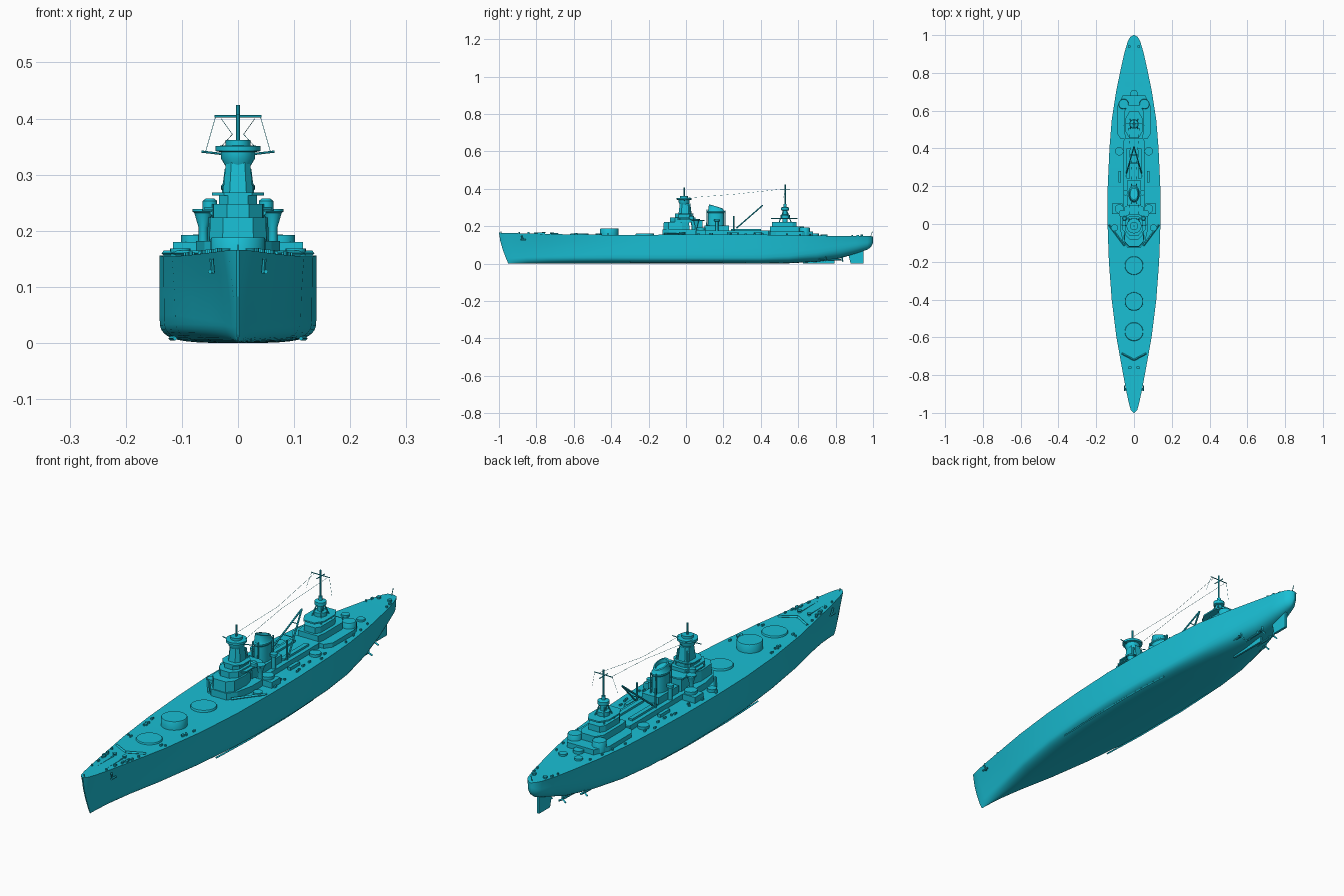
import bpy, bmesh, math, random
from mathutils import Vector

random.seed(4)
paint = bpy.data.materials.new("teal_paint")
paint.diffuse_color = (0.01, 0.52, 0.66, 1)


def finish(name, bm, smooth=False):
    bmesh.ops.recalc_face_normals(bm, faces=bm.faces)
    me = bpy.data.meshes.new(name)
    bm.to_mesh(me)
    bm.free()
    ob = bpy.data.objects.new(name, me)
    bpy.context.collection.objects.link(ob)
    me.materials.append(paint)
    if smooth:
        bpy.ops.object.select_all(action='DESELECT')
        ob.select_set(True)
        bpy.context.view_layer.objects.active = ob
        bpy.ops.object.shade_smooth_by_angle(angle=math.radians(35))
    return ob


def sides(x):
    return (1, -1) if abs(x) > 1e-6 else (1,)


def prism(name, outline, z0, z1, top=1.0):
    """Extrude a right-half outline (mirrored in x); top scales the upper edge."""
    pts = outline + [(-x, y) for x, y in reversed(outline) if x > 1e-6]
    cy = sum(p[1] for p in pts) / len(pts)
    bm = bmesh.new()
    lo = [bm.verts.new((x, y, z0)) for x, y in pts]
    hi = [bm.verts.new((x * top, cy + (y - cy) * top, z1)) for x, y in pts]
    bm.faces.new(lo)
    bm.faces.new(hi)
    for i in range(len(pts)):
        j = (i + 1) % len(pts)
        bm.faces.new((lo[i], lo[j], hi[j], hi[i]))
    return finish(name, bm)


def box(name, x, y, z, sx, sy, sz):
    """Box centred in x/y, standing on z, mirrored when off centre."""
    bm = bmesh.new()
    for s in sides(x):
        for v in bmesh.ops.create_cube(bm, size=1)['verts']:
            v.co = Vector((s * x + v.co.x * sx, y + v.co.y * sy, z + (v.co.z + .5) * sz))
    return finish(name, bm)


def lathe(name, x, y, prof, n=20, sy=1.0):
    """Stacked rings (radius, z), mirrored when off centre."""
    bm = bmesh.new()
    for s in sides(x):
        rings = []
        for r, z in prof:
            rings.append([bm.verts.new((s * x + r * math.cos(2 * math.pi * i / n),
                                        y + sy * r * math.sin(2 * math.pi * i / n), z)) for i in range(n)])
        for a, b in zip(rings, rings[1:]):
            for i in range(n):
                bm.faces.new((a[i], a[(i + 1) % n], b[(i + 1) % n], b[i]))
        bm.faces.new(rings[0])
        bm.faces.new(rings[-1])
    return finish(name, bm, True)


def rods(name, paths, r, n=6):
    """Thin round bars along point lists, each mirrored when off centre."""
    bm = bmesh.new()
    for path in paths:
        for s in sides(max(abs(p[0]) for p in path)):
            for a, b in zip(path, path[1:]):
                a, b = Vector((a[0] * s, a[1], a[2])), Vector((b[0] * s, b[1], b[2]))
                d = b - a
                q = d.to_track_quat('Z', 'Y')
                vs = bmesh.ops.create_cone(bm, cap_ends=True, segments=n, radius1=r, radius2=r, depth=d.length)['verts']
                for v in vs:
                    v.co = q @ v.co + (a + b) / 2
    return finish(name, bm)


# Hull stations: y, deck half width, deck z, side half width, keel z, bilge z
ST = [(-1, .003, .166, .002, 0, .03), (-.985, .017, .165, .006, 0, .03), (-.95, .027, .164, .012, 0, .03),
      (-.88, .042, .162, .024, 0, .035), (-.75, .066, .159, .049, 0, .04), (-.6, .093, .156, .08, 0, .045),
      (-.4, .118, .154, .112, 0, .05), (-.2, .133, .154, .132, 0, .05), (0, .14, .156, .14, 0, .05),
      (.2, .139, .156, .139, 0, .05), (.4, .130, .155, .13, 0, .05), (.55, .118, .153, .117, .002, .06),
      (.7, .095, .15, .092, .01, .08), (.82, .07, .148, .066, .027, .1), (.91, .05, .147, .046, .055, .11),
      (.97, .032, .147, .03, .075, .115), (.99, .02, .147, .018, .09, .12), (1, .003, .144, .003, .11, .125)]


def deck(y):
    for a, b in zip(ST, ST[1:]):
        if y <= b[0]:
            t = (y - a[0]) / (b[0] - a[0])
            return a[1] + (b[1] - a[1]) * t, a[2] + (b[2] - a[2]) * t


bm = bmesh.new()
rows = []
for y, wd, zd, ww, zk, zb in ST:
    e = 2 / (1.6 + 2.2 * ww / .14)
    half = []
    for i in range(11):
        a = i / 10 * math.pi / 2
        half.append((ww * math.sin(a) ** e, zk + (zb - zk) * (1 - max(0, math.cos(a)) ** e)))
    for t in (.33, .67, 1):
        half.append((ww + (wd - ww) * t ** 1.6, zb + (zd - zb) * t))
    ring = [(-x, z) for x, z in reversed(half[1:])] + half
    rake = .05 * max(0, (-.6 - y) / .4)
    rows.append([bm.verts.new((x, y + rake * max(0, 1 - z / zd) ** 1.5, z)) for x, z in ring])
for a, b in zip(rows, rows[1:]):
    for i in range(len(a)):
        j = (i + 1) % len(a)
        bm.faces.new((a[i], a[j], b[j], b[i]))
bm.faces.new(rows[0])
bm.faces.new(rows[-1])
finish("hull", bm, True)

# Underwater gear
box("skeg", 0, .71, 0, .008, .17, .03)
rudder = box("rudder", 0, .905, 0, .01, .09, .085)
for v in rudder.data.vertices:
    if v.co.y < .9 and v.co.z < .01:
        v.co.y += .02
rods("bilge_keels", [[(.112, -.3, .008), (.12, -.1, .008), (.12, .15, .008), (.112, .32, .008)]], .004, 4)
rods("propeller_shafts", [[(.03, .55, .015), (.03, .83, .022)], [(.065, .45, .02), (.065, .74, .024)]], .004)
rods("shaft_struts", [[(.03, .81, .022), (.015, .81, .05)], [(.03, .81, .022), (.045, .81, .07)],
                      [(.065, .72, .024), (.05, .72, .05)], [(.065, .72, .024), (.08, .72, .06)]], .003)
for n, (x, y, z) in {"inner": (.03, .835, .022), "outer": (.065, .745, .024)}.items():
    rods(n + "_propellers", [[(x, y, z), (x + .018 * math.cos(a), y + .003, z + .018 * math.sin(a))]
                             for a in (math.pi / 2, math.pi * 7 / 6, math.pi * 11 / 6)], .004, 4)

# Main gun barbettes
for n, y, h in (("first", -.57, .162), ("second", -.41, .188), ("third", -.22, .162)):
    lathe(n + "_barbette", 0, y, [(.049, .15), (.049, h - .003), (.047, h)], 32)

# Breakwaters and foredeck gear
rods("breakwater", [[(0, -.72, .161), (.065, -.685, .159)]], .005, 4)
rods("side_screens", [[(.05, -.115, .16), (.132, -.005, .16)]], .005, 4)
lathe("capstans", .022, -.76, [(.009, .155), (.006, .162), (.009, .168)], 12)
box("chain_pads", .02, -.83, .157, .006, .12, .005)
lathe("stern_bollards", .025, .94, [(.008, .145), (.008, .155)], 10)
rods("anchors", [[(.047, -.88, .15), (.045, -.87, .125)], [(.05, -.885, .127), (.05, -.855, .127)]], .004)

# Midship deckhouses
prism("boat_deck", [(.056, -.03), (.056, .44), (.04, .46)], .15, .176)
prism("forward_deckhouse", [(.035, -.125), (.06, -.09), (.075, -.02), (.075, .05)], .15, .182)
box("side_gun_houses", .088, .08, .15, .055, .055, .03)
lathe("side_gun_bases", .078, .08, [(.024, .178), (.024, .192)])
lathe("beam_gun_bases", .078, .385, [(.022, .15), (.022, .166)])
lathe("quarter_gun_bases", .103, -.02, [(.018, .15), (.018, .168)])
box("boat_stowage", .03, .32, .17, .018, .16, .014)
box("deck_lockers", .075, .25, .15, .014, .06, .018)

# Forward tower
prism("tower_base", [(.028, -.122), (.052, -.095), (.056, -.02), (.045, .02)], .155, .224, .95)
prism("tower_bridge", [(.02, -.085), (.044, -.06), (.046, .02), (.03, .05)], .22, .248)
prism("bridge_wings", [(.04, -.05), (.06, -.03), (.06, .02), (.04, .045)], .237, .242)
prism("tower_upper", [(.018, -.06), (.034, -.04), (.034, .02), (.02, .035)], .245, .268)
prism("tower_gallery", [(.025, -.06), (.046, -.035), (.046, .015), (.025, .04)], .263, .268)
prism("tower_shaft", [(.015, -.04), (.027, -.025), (.027, .015), (.015, .03)], .265, .322, .8)
lathe("fighting_top", 0, -.01, [(.018, .308), (.03, .328), (.03, .34), (.04, .342), (.04, .351),
                                (.022, .352), (.022, .362)], 16)
rods("tower_pole", [[(0, -.01, .36), (0, -.01, .408)]], .0035, 8)
rods("tower_yards", [[(.03, -.01, .337), (.065, -.005, .341)]], .002)
rods("tower_legs", [[(.034, .035, .18), (.02, .02, .31)]], .004)

# Side director platforms
lathe("director_pedestals", .062, .055, [(.008, .175), (.008, .205), (.016, .232), (.019, .234), (.019, .239)], 14)
lathe("director_drums", .05, .03, [(.013, .235), (.013, .253), (.008, .257)], 14)
box("director_house", 0, .06, .17, .08, .055, .06)
prism("director_deck", [(.05, .03), (.05, .09), (.03, .1)], .228, .234)

# Funnel
box("funnel_house", 0, .165, .17, .075, .13, .035)
funnel = lathe("funnel", 0, .16, [(.029, .17), (.027, .27), (.03, .274), (.03, .28), (.027, .284), (.024, .31),
                                  (.019, .311), (.019, .295)], 24, 1.55)
for v in funnel.data.vertices:
    if v.co.z > .29:
        v.co.z -= (v.co.y - .145) * .3
rods("funnel_pipes", [[(.012, .21, .17), (.012, .208, .285)], [(.012, .11, .17), (.012, .113, .29)]], .003)
lathe("searchlights", .045, .165, [(.008, .17), (.008, .225), (.014, .227), (.014, .237)], 12)

# Boat crane
rods("crane_boom", [[(.04, .27, .19), (0, .41, .312)]], .0035)
rods("crane_posts", [[(.042, .255, .17), (.042, .255, .255)]], .004)
rods("crane_braces", [[(-.025, .323, .235), (.025, .323, .235)], [(-.013, .365, .272), (.013, .365, .272)]], .002)

# Aft superstructure
prism("aft_deckhouse", [(.07, .45), (.09, .48), (.09, .62), (.06, .68)], .145, .171)
prism("aft_upper_house", [(.045, .45), (.05, .48), (.05, .6), (.03, .63)], .165, .198)
prism("aft_control", [(.025, .46), (.036, .48), (.036, .57), (.025, .59)], .195, .222)
lathe("aft_gun_bases", .055, .635, [(.027, .15), (.027, .19), (.025, .193)])
prism("aft_platform", [(.025, .455), (.045, .49), (.045, .56), (.025, .595)], .238, .244)
lathe("aft_director", 0, .53, [(.014, .22), (.014, .238), (.025, .244), (.025, .26), (.013, .262), (.013, .283),
                               (.022, .286), (.022, .3), (.008, .304), (.008, .318)], 16)
rods("aft_mast", [[(0, .53, .3), (0, .53, .424)]], .0035, 8)
rods("aft_mast_legs", [[(.03, .57, .2), (.012, .54, .28)], [(.03, .49, .2), (.012, .52, .28)]], .003)
rods("aft_yards", [[(-.042, .53, .404), (.042, .53, .404)], [(0, .505, .398), (0, .555, .398)]], .002)
lathe("quarterdeck_tubs", .035, .74, [(.016, .145), (.016, .157)], 14)
lathe("stern_tub", 0, .69, [(.02, .145), (.02, .162)], 16)

# Rigging
rods("aerials", [[(.04, .53, .403), (.058, .52, .34)], [(.03, -.01, .35), (.01, .27, .372)],
                 [(.01, .27, .372), (.03, .53, .4)]], .0006, 3)
rods("flagstaffs", [[(0, .985, .14), (0, .997, .172)], [(0, -.985, .16), (0, -.99, .175)]], .0015)

# Small deck fittings scattered along both edges
for i in range(36):
    y = random.choice((random.uniform(-.92, -.15), random.uniform(.05, .92)))
    w, z = deck(y)
    x = w * random.uniform(.72, .9)
    if i % 2:
        box("deck_vent", x, y, z - .003, .006, .012, .01)
    else:
        lathe("deck_bollard", x, y, [(.004, z - .003), (.004, z + .007)], 8)
